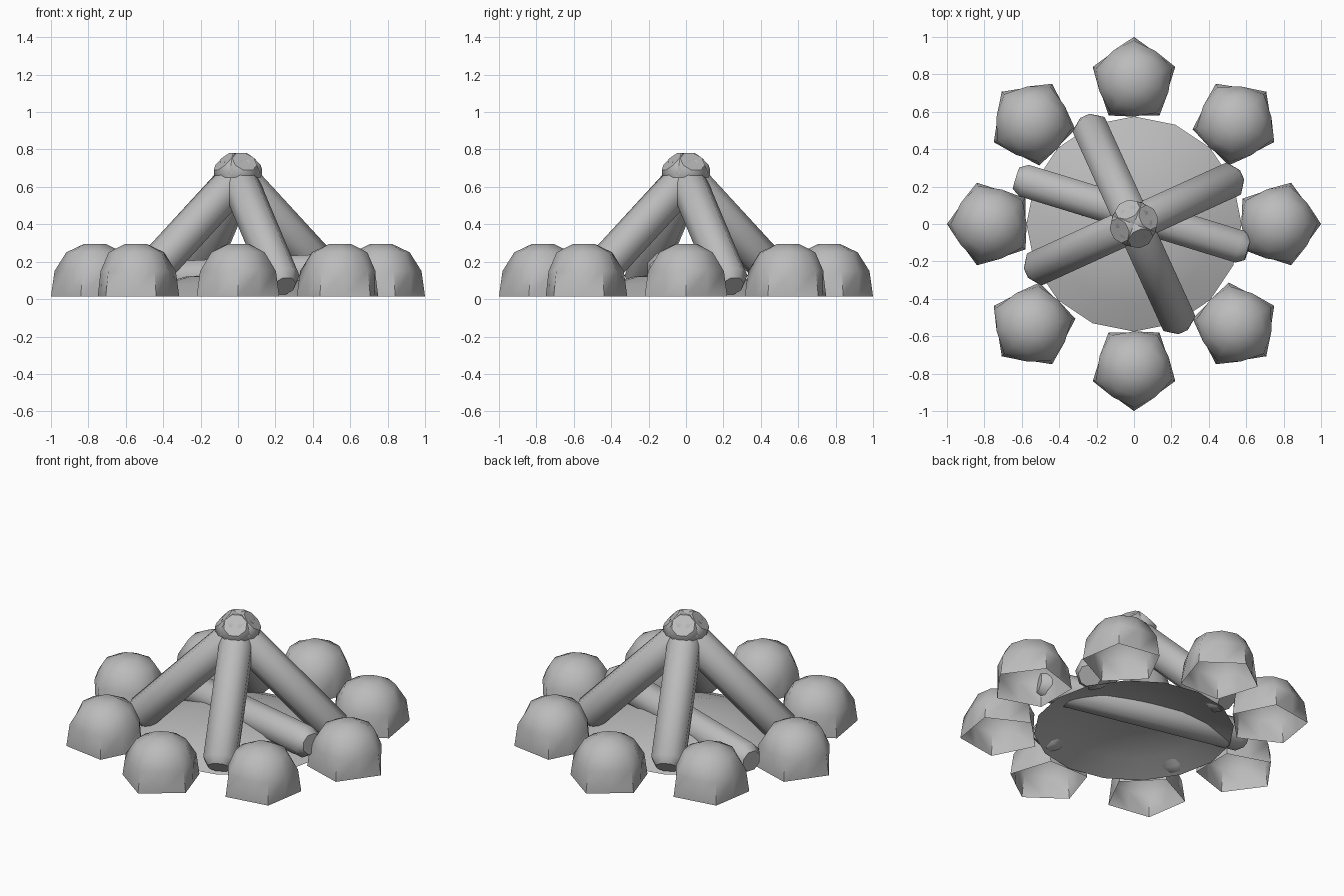
import bpy, bmesh
from math import pi, cos, sin, radians
from mathutils import Vector

cube = bpy.data.objects.get("Cube")
if cube:
    bpy.data.objects.remove(cube)

grey = bpy.data.materials.new("plain grey")
grey.use_nodes = True
colour = (0.5, 0.5, 0.5, 1)
grey.diffuse_color = colour
grey.node_tree.nodes["Principled BSDF"].inputs["Base Color"].default_value = colour


def polar(r, a, z=0.0):
    return Vector((r * cos(a), r * sin(a), z))


def finish(name, bm, angle):
    bmesh.ops.recalc_face_normals(bm, faces=bm.faces[:])
    mesh = bpy.data.meshes.new(name)
    bm.to_mesh(mesh)
    bm.free()
    mesh.materials.append(grey)
    obj = bpy.data.objects.new(name, mesh)
    bpy.context.collection.objects.link(obj)
    bpy.ops.object.select_all(action='DESELECT')
    obj.select_set(True)
    bpy.context.view_layer.objects.active = obj
    bpy.ops.object.shade_smooth_by_angle(angle=radians(angle))
    return obj


def loft(bm, rings, cap_start, cap_end):
    """Skin a list of point rings that all have the same count."""
    loops = [[bm.verts.new(p) for p in ring] for ring in rings]
    n = len(loops[0])
    for low, high in zip(loops, loops[1:]):
        for i in range(n):
            j = (i + 1) % n
            bm.faces.new((low[i], low[j], high[j], high[i]))
    if cap_start:
        bm.faces.new(loops[0][::-1])
    if cap_end:
        bm.faces.new(loops[-1])


def stone(name, turn):
    # Five-cornered foot rounding into a dome, open underneath
    centre = polar(0.768, turn)
    profile = [(0.015, 0.232, 0.188), (0.15, 0.213, 0.194),
               (0.25, 0.15, 0.15), (0.295, 0.055, 0.062)]
    rings = [[centre + polar(mid if k % 2 else corner, turn + k * pi / 5, z)
              for k in range(10)] for z, corner, mid in profile]
    bm = bmesh.new()
    loft(bm, rings, False, True)
    finish(name, bm, 60)


def log(name, start, end, radius):
    # Eight-sided pole with chamfered ends
    axis = (end - start).normalized()
    side = axis.cross(Vector((0, 0, 1))).normalized()
    up = side.cross(axis)
    chamfer = 0.045
    stations = [(start, 0.68), (start + axis * chamfer, 1),
                (end - axis * chamfer, 1), (end, 0.68)]
    rings = [[p + (side * cos(a) + up * sin(a)) * radius * s
              for a in (k * pi / 4 + pi / 8 for k in range(8))]
             for p, s in stations]
    bm = bmesh.new()
    loft(bm, rings, True, True)
    finish(name, bm, 50)


# Ring of stones
for i in range(8):
    stone(f"stone_{i + 1}", i * pi / 4)

# Four leaning logs that cross at the top
for i in range(4):
    a = radians(24.5) + i * pi / 2
    log(f"leaning_log_{i + 1}", polar(0.59, a, 0.067), polar(-0.085, a, 0.735), 0.102)

# One log lying across the middle
log("lying_log", Vector((-0.63, 0.245, 0.1)), Vector((0.61, -0.135, 0.16)), 0.095)

# Ash mound, an open shell with a flatter middle
bm = bmesh.new()
loft(bm, [[polar(r, k * pi / 8, z) for k in range(16)]
          for r, z in ((0.575, 0.015), (0.43, 0.075), (0.28, 0.12), (0.1, 0.135))],
     False, True)
finish("ash_mound", bm, 40)
